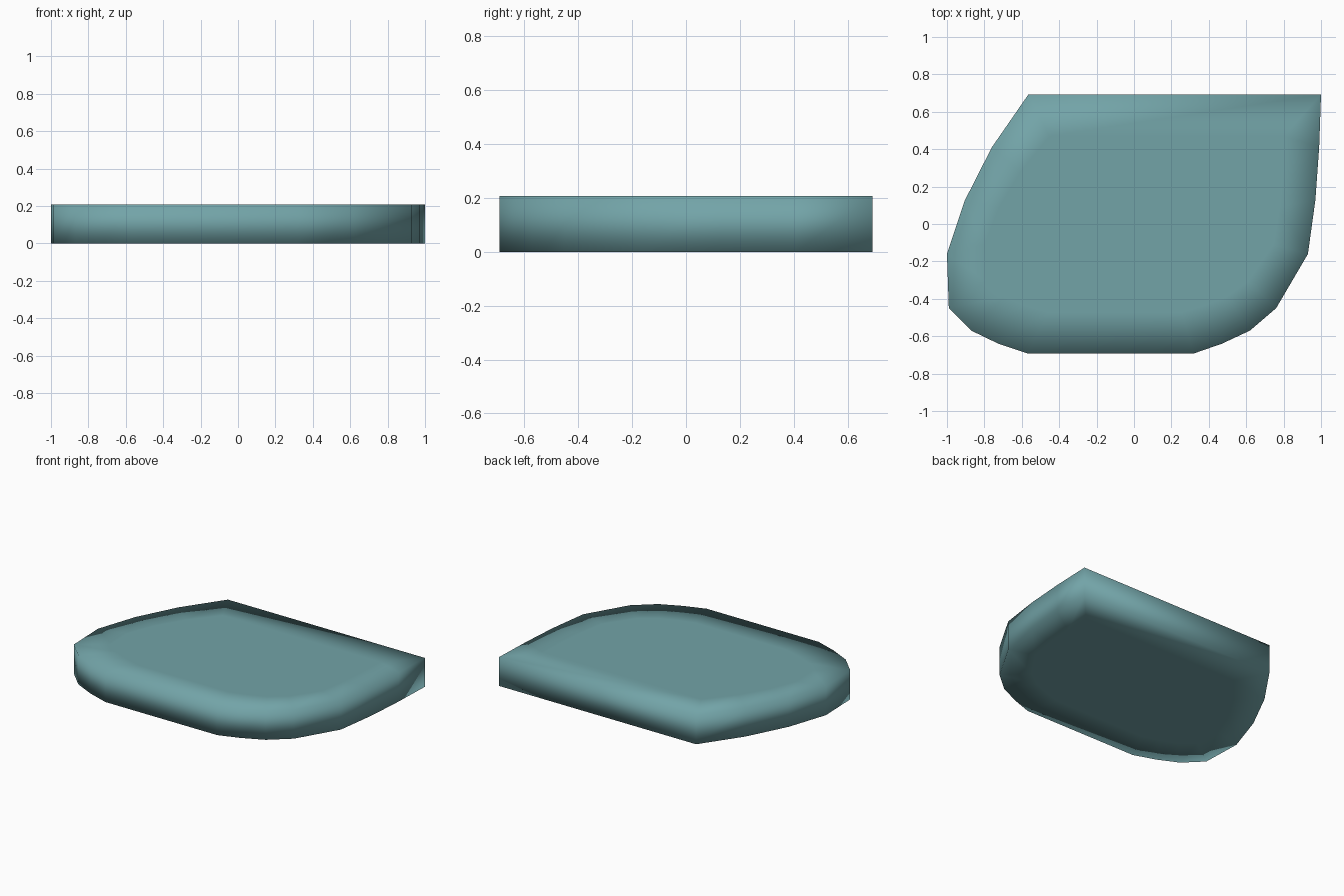
import bpy, bmesh
from mathutils import Vector

if "Cube" in bpy.data.objects:
    bpy.data.objects.remove(bpy.data.objects["Cube"])

HEIGHT = 0.208

# Plan outline, counter-clockwise from the back left corner
OUTLINE = [(-0.565, 0.692), (-0.76, 0.41), (-0.905, 0.125), (-1.0, -0.16),
           (-0.99, -0.45), (-0.87, -0.57), (-0.725, -0.64), (-0.57, -0.692),
           (0.32, -0.692), (0.47, -0.64), (0.62, -0.57), (0.76, -0.45),
           (0.93, -0.16), (0.97, 0.13), (0.99, 0.41), (1.0, 0.692)]


def ring(bm, z, sx=1.0, sy=1.0):
    return [bm.verts.new(Vector((x * sx, y * sy, z))) for x, y in OUTLINE]


def bridge(bm, a, b):
    n = len(a)
    for i in range(n):
        j = (i + 1) % n
        bm.faces.new((a[i], a[j], b[j], b[i]))


# Slab: straight walls, flat caps with an inner ring so the rim shades softly
bm = bmesh.new()
rings = [ring(bm, 0, 0.8, 0.68), ring(bm, 0),
         ring(bm, HEIGHT), ring(bm, HEIGHT, 0.8, 0.68)]
for lower, upper in zip(rings, rings[1:]):
    bridge(bm, lower, upper)
bm.faces.new(rings[0][::-1])
bm.faces.new(rings[-1])
bmesh.ops.recalc_face_normals(bm, faces=bm.faces)
for f in bm.faces:
    f.smooth = True

mesh = bpy.data.meshes.new("rounded_slab")
bm.to_mesh(mesh)
bm.free()
slab = bpy.data.objects.new("rounded_slab", mesh)
bpy.context.collection.objects.link(slab)

# Muted teal
mat = bpy.data.materials.new("muted_teal")
mat.diffuse_color = (0.17, 0.37, 0.39, 1.0)
mat.use_nodes = True
mat.node_tree.nodes["Principled BSDF"].inputs["Base Color"].default_value = mat.diffuse_color
mesh.materials.append(mat)
